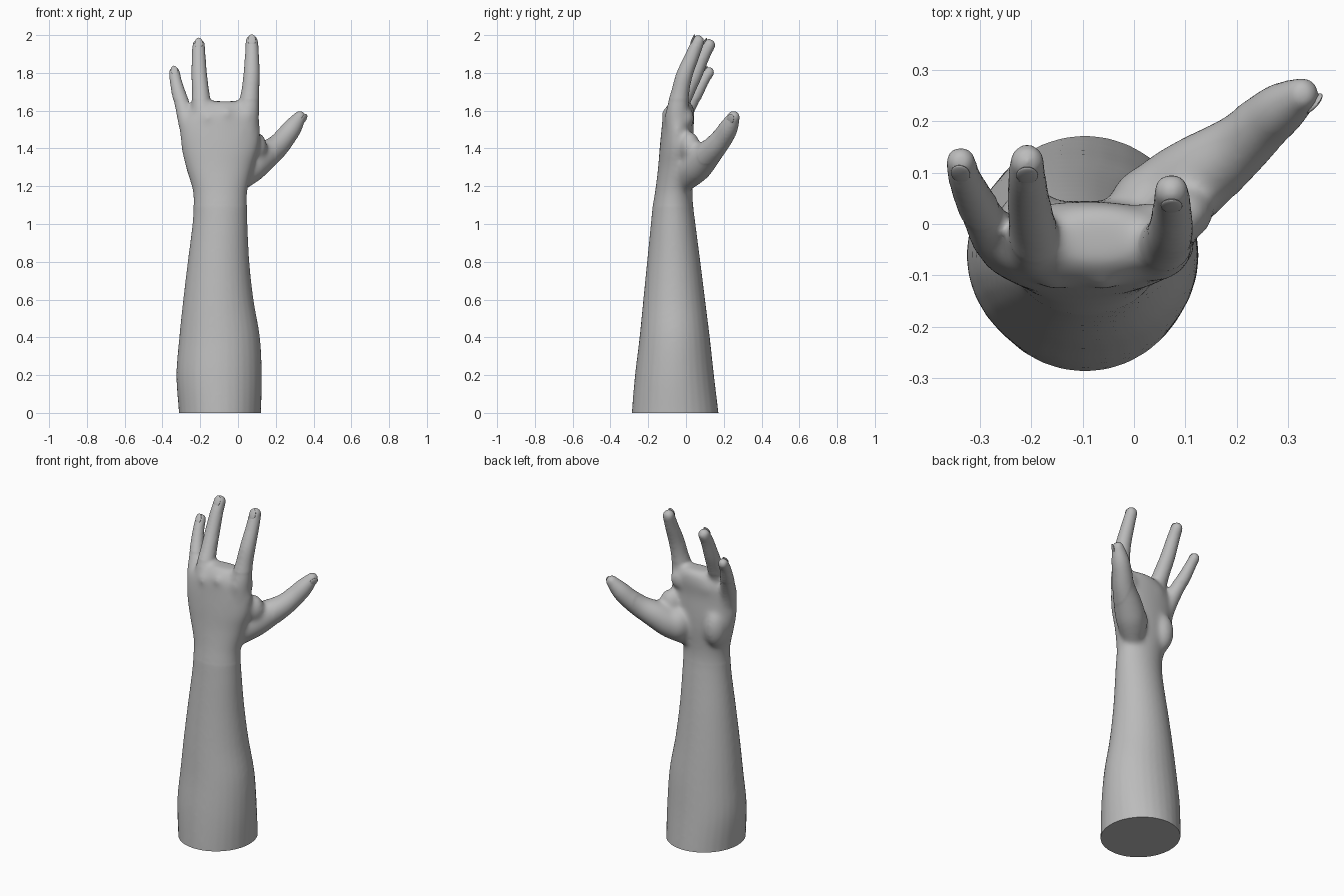
import bpy, bmesh, math
from mathutils import Vector, Matrix

if "Cube" in bpy.data.objects:
    bpy.data.objects.remove(bpy.data.objects["Cube"])

skin = bpy.data.materials.new("plain_grey")
skin.diffuse_color = (0.5, 0.5, 0.5, 1)
skin.use_nodes = True
skin.node_tree.nodes["Principled BSDF"].inputs["Base Color"].default_value = skin.diffuse_color
bm = bmesh.new()
SIDES = 32


def smooth_path(keys, steps=6):
    """Catmull-Rom interpolation through tuples of any length."""
    pts = [keys[0]] + list(keys) + [keys[-1]]
    out = []
    for i in range(1, len(pts) - 2):
        for s in range(steps):
            t = s / steps
            out.append([0.5 * (2 * b + (c - a) * t + (2 * a - 5 * b + 4 * c - d) * t * t
                               + (3 * b - a - 3 * c + d) * t ** 3)
                        for a, b, c, d in zip(*pts[i - 1:i + 3])])
    return out + [list(keys[-1])]


def loft(rings):
    loops = [[bm.verts.new(p) for p in r] for r in rings]
    for a, b in zip(loops, loops[1:]):
        for i in range(SIDES):
            j = (i + 1) % SIDES
            bm.faces.new((a[i], a[j], b[j], b[i]))
    bm.faces.new(loops[0][::-1])
    bm.faces.new(loops[-1])


def ring(centre, u, v):
    return [centre + u * math.cos(2 * math.pi * i / SIDES) + v * math.sin(2 * math.pi * i / SIDES)
            for i in range(SIDES)]


def ball(centre, radii, rot=Matrix.Identity(4), target=None):
    bmesh.ops.create_uvsphere(target or bm, u_segments=24, v_segments=16, radius=1,
                              matrix=Matrix.Translation(centre) @ rot @ Matrix.Diagonal((*radii, 1)))


def digit(keys):
    """Round tapering tube with domed ends, keys are x, y, z, radius."""
    path = smooth_path(keys)
    pos = [Vector(p[:3]) for p in path]
    rings = []
    for i, p in enumerate(path):
        d = (pos[min(i + 1, len(pos) - 1)] - pos[max(i - 1, 0)]).normalized()
        u = d.cross(Vector((0, 1, 0))).normalized()
        rings.append(ring(pos[i], u * p[3], d.cross(u) * p[3]))
    loft(rings)
    for k in (keys[0], keys[-1]):
        ball(k[:3], (k[3],) * 3)


# forearm, wrist and palm: z, left, right, back of hand, palm side
arm = [(-.1, -.31, .12, -.29, .18), (0, -.313, .122, -.287, .172), (.2, -.326, .126, -.27, .148),
       (.4, -.311, .116, -.246, .126), (.6, -.29, .082, -.226, .101), (.8, -.266, .06, -.206, .076),
       (1, -.241, .05, -.186, .05), (1.1, -.236, .048, -.176, .038), (1.18, -.241, .051, -.163, .036),
       (1.3, -.277, .08, -.148, .045), (1.4, -.3, .11, -.14, .045), (1.5, -.305, .118, -.13, .04),
       (1.58, -.275, .105, -.12, .045), (1.63, -.2, .06, -.095, .035), (1.65, -.15, .01, -.07, .01)]
loft([ring(Vector(((l + r) / 2, (b + f) / 2, z)), Vector(((r - l) / 2, 0, 0)), Vector((0, (f - b) / 2, 0)))
      for z, l, r, b, f in smooth_path(arm, 8)])

# fingers and thumb
index = [(.045, -.05, 1.48, .058), (.055, -.045, 1.6, .059), (.065, -.03, 1.7, .048),
         (.072, -.008, 1.79, .044), (.074, .033, 1.89, .038), (.073, .064, 1.967, .034)]
ring_finger = [(-.17, -.07, 1.48, .052), (-.19, -.045, 1.6, .054), (-.198, 0, 1.7, .046),
               (-.205, .045, 1.79, .042), (-.208, .09, 1.89, .037), (-.208, .122, 1.947, .034)]
little = [(-.24, -.05, 1.42, .05), (-.268, -.03, 1.53, .049), (-.292, .012, 1.62, .043),
          (-.316, .058, 1.7, .037), (-.331, .094, 1.765, .032), (-.337, .121, 1.803, .03)]
thumb = [(-.01, -.02, 1.22, .06), (.06, .045, 1.295, .084), (.125, .095, 1.35, .08),
         (.2, .15, 1.405, .064), (.25, .195, 1.46, .056), (.29, .227, 1.513, .05), (.327, .252, 1.566, .034)]
for keys in (index, ring_finger, little, thumb):
    digit(keys)

# palm pads and webbing between thumb and index finger
ball((-.2, -.005, 1.33), (.07, .073, .12))
ball((.03, .03, 1.3), (.08, .085, .1))
ball((.09, .02, 1.41), (.065, .055, .08))
ball((.04, -.005, 1.56), (.06, .05, .06))
ball((-.14, .0, 1.56), (.07, .045, .05))

# knuckles and the tendons running back from them
for x, y, z in ((.045, -.085, 1.57), (-.06, -.1, 1.58), (-.16, -.098, 1.56), (-.235, -.072, 1.51)):
    ball((x, y, z), (.034, .03, .04))
    wrist = Vector((-.09 + (x + .09) * .4, -.125, 1.3))
    d = (Vector((x, y - .015, z)) - wrist)
    ball(wrist + d / 2, (.014, .016, d.length / 2), d.to_track_quat('Z', 'Y').to_matrix().to_4x4())

# fuse everything into one skin
bmesh.ops.recalc_face_normals(bm, faces=bm.faces)
mesh = bpy.data.meshes.new("arm_and_hand")
bm.to_mesh(mesh)
bm.free()
body = bpy.data.objects.new("arm_and_hand", mesh)
bpy.context.collection.objects.link(body)
mod = body.modifiers.new("fuse", 'REMESH')
mod.mode = 'VOXEL'
mod.voxel_size = 0.009
bpy.context.view_layer.update()
fused = body.evaluated_get(bpy.context.evaluated_depsgraph_get())
bm = bmesh.new()
bm.from_mesh(fused.to_mesh())
body.modifiers.clear()

# relax the skin, more around the palm and finger roots
palm = [v for v in bm.verts if 1.1 < v.co.z < 1.66 and v.co.x < .2]
for verts, times in ((bm.verts[:], 5), (palm, 14)):
    for _ in range(times):
        bmesh.ops.smooth_vert(bm, verts=verts, factor=0.5, use_axis_x=True, use_axis_y=True, use_axis_z=True)

# flat cut at the bottom of the forearm
bmesh.ops.bisect_plane(bm, geom=bm.verts[:] + bm.edges[:] + bm.faces[:],
                       plane_co=(0, 0, 0), plane_no=(0, 0, 1), clear_inner=True)
bmesh.ops.holes_fill(bm, edges=[e for e in bm.edges if e.is_boundary], sides=0)
bmesh.ops.recalc_face_normals(bm, faces=bm.faces)
bm.to_mesh(mesh)
bm.free()
parts = [body]

# finger nails: shallow domed plates lying on the tips
for name, keys, out in (("index_nail", index, (0, -1, .3)), ("ring_nail", ring_finger, (0, -1, .3)),
                        ("little_nail", little, (0, -1, .3)), ("thumb_nail", thumb, (.8, -.5, -.2))):
    tip, before, r = Vector(keys[-1][:3]), Vector(keys[-2][:3]), keys[-1][3]
    along = (tip - before).normalized()
    n = Vector(out)
    n = (n - along * n.dot(along)).normalized()
    rot = Matrix((along.cross(n).cross(n) * -1, n.cross(along), n)).transposed().to_4x4()
    bn = bmesh.new()
    ball(tip + n * r * .86 - along * .004, (r * .95, r * .62, r * .2), rot, bn)
    bmesh.ops.recalc_face_normals(bn, faces=bn.faces)
    nail_mesh = bpy.data.meshes.new(name)
    bn.to_mesh(nail_mesh)
    bn.free()
    nail = bpy.data.objects.new(name, nail_mesh)
    bpy.context.collection.objects.link(nail)
    parts.append(nail)

for ob in parts:
    ob.data.materials.clear()
    ob.data.materials.append(skin)
    ob.select_set(True)
bpy.context.view_layer.objects.active = body
bpy.ops.object.shade_smooth_by_angle(angle=math.radians(40))
